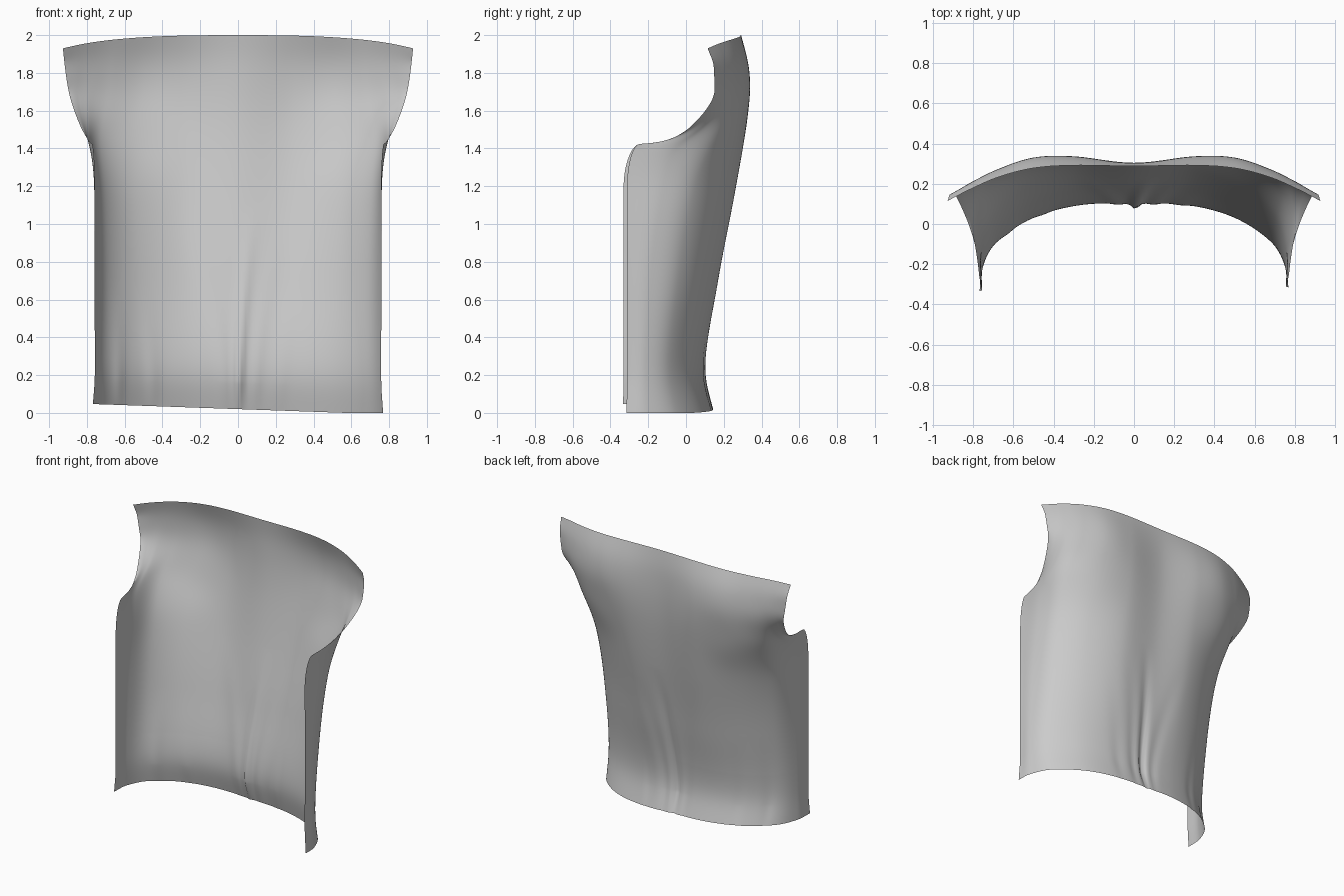
import bpy, math

if "Cube" in bpy.data.objects:
    bpy.data.objects.remove(bpy.data.objects["Cube"])

# Half cross-sections, bottom to top:
# (z at centre, z at edge), y at centre, then (x, y) points out to the side edge
ROWS = [
    ((0.00, 0.00), .143, [(.27, .133), (.50, .07), (.68, -.055), (.757, -.20), (.768, -.315)]),
    ((0.20, 0.20), .100, [(.27, .090), (.50, .028), (.68, -.09), (.75, -.21), (.757, -.312)]),
    ((0.70, 0.70), .165, [(.28, .165), (.52, .085), (.687, -.045), (.752, -.19), (.76, -.312)]),
    ((1.20, 1.20), .250, [(.30, .262), (.55, .18), (.705, .045), (.757, -.12), (.757, -.312)]),
    ((1.42, 1.42), .282, [(.30, .304), (.555, .258), (.735, .13), (.786, -.06), (.77, -.257)]),
    ((1.47, 1.435), .288, [(.30, .312), (.555, .271), (.735, .163), (.796, .01), (.786, -.13)]),
    ((1.55, 1.52), .296, [(.30, .325), (.535, .296), (.715, .212), (.80, .118), (.835, .03)]),
    ((1.72, 1.71), .305, [(.30, .339), (.50, .334), (.68, .276), (.81, .21), (.898, .151)]),
    ((1.85, 1.83), .305, [(.30, .331), (.50, .325), (.67, .272), (.80, .212), (.916, .147)]),
    ((2.00, 1.93), .288, [(.30, .292), (.50, .278), (.67, .235), (.81, .175), (.927, .115)]),
]
# Folds: x at the hem, sideways lean with height, depth, width, top of fold
FOLDS = [(.003, .065, .036, .020, 1.1), (.09, .14, .010, .025, 1.0),
         (-.07, -.17, .010, .03, 1.1), (.22, .18, .007, .035, .9),
         (-.45, -.08, .007, .03, .7), (-.63, .0, .010, .025, .7)]
NU, NV = 140, 220


def tangent(a, b, ha, hb, monotone):
    """Tangent from neighbouring slopes; the monotone kind never overshoots."""
    if not monotone:
        return (a + b) / 2
    wa, wb = 2 * hb + ha, hb + 2 * ha
    return (wa + wb) / (wa / a + wb / b) if a * b > 0 else 0.0


def spline(pts, knots, t, monotone=False):
    """Hermite curve through pts at the given knots."""
    n = len(pts) - 1
    i = 0
    while i < n - 1 and t > knots[i + 1]:
        i += 1
    lim = lambda j: min(max(j, 0), n - 1)
    h = lambda j: knots[lim(j) + 1] - knots[lim(j)]
    f = (t - knots[i]) / h(i)
    out = []
    for k in range(len(pts[0])):
        d = lambda j: (pts[lim(j) + 1][k] - pts[lim(j)][k]) / h(j)
        m0 = tangent(d(i - 1), d(i), h(i - 1), h(i), monotone) * h(i)
        m1 = tangent(d(i), d(i + 1), h(i), h(i + 1), monotone) * h(i)
        p0, p1 = pts[i][k], pts[i + 1][k]
        out.append(p0 * (1 + 2 * f) * (1 - f) ** 2 + m0 * f * (1 - f) ** 2
                   + p1 * f * f * (3 - 2 * f) + m1 * f * f * (f - 1))
    return out


def full_row(row):
    """Mirror a half section and add heights."""
    (zc, ze), yc, half = row
    z = lambda i: zc + (ze - zc) * (i / 5) ** 2
    right = [(x, y, z(i + 1)) for i, (x, y) in enumerate(half)]
    left = [(-x, y - .018 * (i == 4 and zc < 1.3), z(i + 1)) for i, (x, y) in enumerate(half)]
    return left[::-1] + [(0, yc, zc)] + right


def relax(col, w, steps=70):
    """Smooth one vertical line of points, ends fixed."""
    for _ in range(steps):
        col = [col[0]] + [[b + w * ((a + c) / 2 - b) for a, b, c in zip(*tri)]
                          for tri in zip(col, col[1:], col[2:])] + [col[-1]]
    return col


def detail(x, y, z):
    """Fabric folds rising from the hem, and the slanted hem."""
    for x0, lean, depth, width, top in FOLDS:
        fade = max(0, 1 - z / top) ** 1.2 * (0.3 + 0.7 * min(1, z / .15))
        w = width * (1 + z)
        y -= depth * fade * math.exp(-((x - x0 - lean * z * z) / w) ** 2)
    z += max(0, .02 - .035 * x) * max(0, 1 - z / .4)
    return x, y, z


# Back panel of a sleeveless garment, a single open sheet
heights = [r[0][0] for r in ROWS]
rows = [[spline(full_row(r), range(11), 10 * u / NU) for u in range(NU + 1)] for r in ROWS]
columns = []
for u, pts in enumerate(zip(*rows)):
    col = [spline(pts, heights, 2 * v / NV, True) for v in range(NV + 1)]
    columns.append(relax(col, .7 * (1 - abs(2 * u / NU - 1) ** 6)))
verts = [detail(*columns[u][v]) for v in range(NV + 1) for u in range(NU + 1)]
W = NU + 1
faces = [(v * W + u + 1, v * W + u, (v + 1) * W + u, (v + 1) * W + u + 1)
         for v in range(NV) for u in range(NU)]
mesh = bpy.data.meshes.new("back_panel")
mesh.from_pydata(verts, [], faces)
mesh.update()
panel = bpy.data.objects.new("back_panel", mesh)
bpy.context.collection.objects.link(panel)
for p in mesh.polygons:
    p.use_smooth = True
